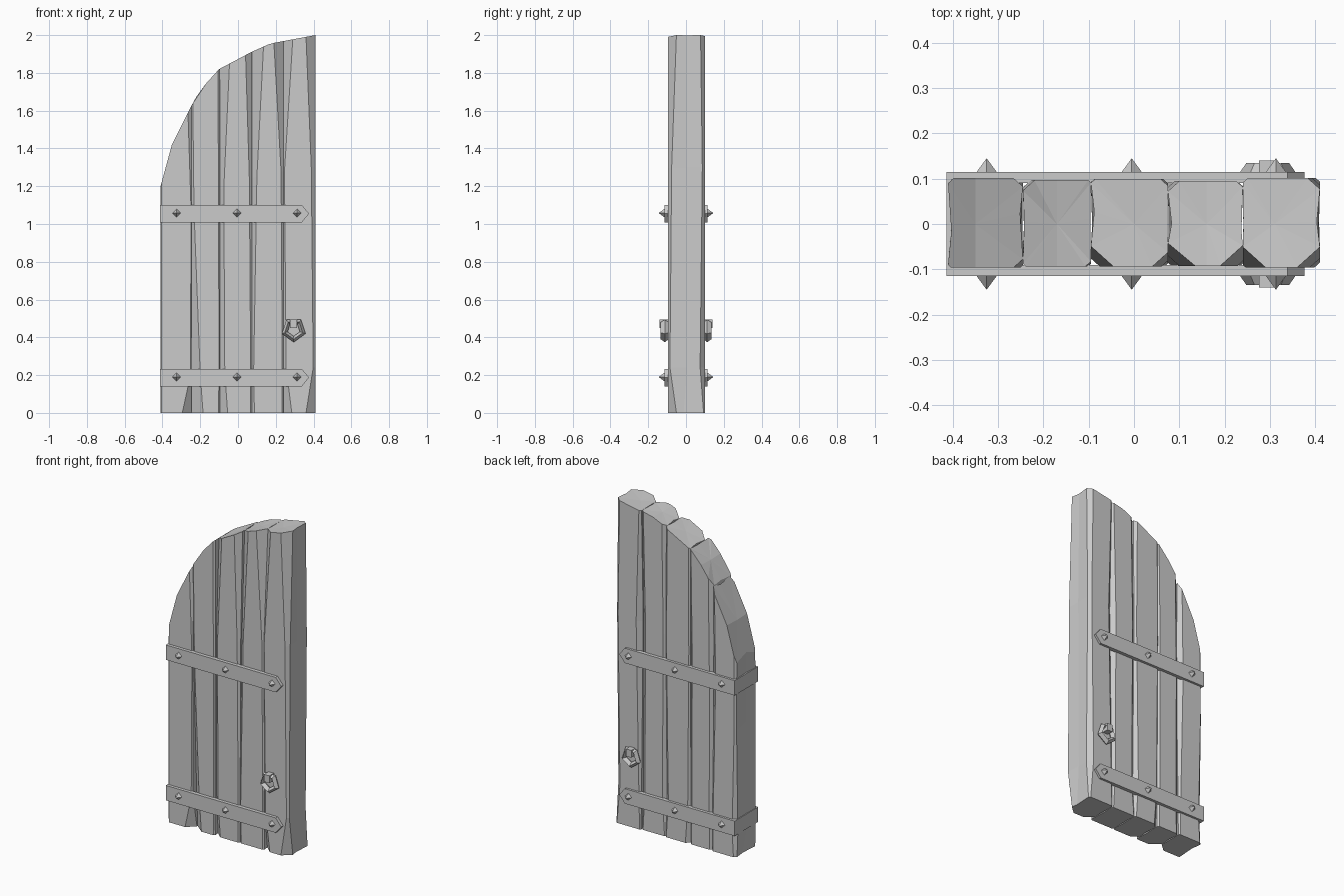
import bpy, bmesh, math, random
from mathutils import Vector

if "Cube" in bpy.data.objects:
    bpy.data.objects.remove(bpy.data.objects["Cube"])
random.seed(4)

ARC = [(-0.41, 1.2), (-0.35, 1.42), (-0.25, 1.62), (-0.2, 1.71), (-0.1, 1.82),
       (0.07, 1.91), (0.17, 1.955), (0.41, 2.0)]

def arc(x):
    x = max(-0.41, min(0.41, x))
    for (a, za), (b, zb) in zip(ARC, ARC[1:]):
        if x <= b:
            return za + (zb - za) * (x - a) / (b - a)
    return 2.0

def finish(bm, name):
    bmesh.ops.recalc_face_normals(bm, faces=bm.faces[:])
    me = bpy.data.meshes.new(name)
    bm.to_mesh(me)
    bm.free()
    ob = bpy.data.objects.new(name, me)
    bpy.context.collection.objects.link(ob)
    return ob

def plank(name, x0, x1, kink, left, right):
    """Rough board: chamfers vary from foot to arched top."""
    bm = bmesh.new()
    rings = []
    yf, yb = -0.097 + random.uniform(0, .006), 0.102 - random.uniform(0, .008)
    for i, t in enumerate((0, 0.12, 0.65, 1)):
        l, r = left[i], right[i]
        bl, br = random.uniform(.005, .03), random.uniform(.005, .03)
        d = lambda c: min(0.05, c * 0.9)
        mid_in = lambda: random.uniform(0.001, 0.008)
        pts = [(x0, yf + d(l)), (x0 + l, yf), (kink, yf), (x1 - r, yf), (x1, yf + d(r)),
               (x1 - mid_in(), random.uniform(-.02, .03)),
               (x1, yb - d(br)), (x1 - br, yb), (kink, yb), (x0 + bl, yb), (x0, yb - d(bl)),
               (x0 + mid_in(), random.uniform(-.02, .03))]
        rings.append([bm.verts.new((x, y, t * arc(x))) for x, y in pts])
    n = len(rings[0])
    for a, b in zip(rings, rings[1:]):
        for k in range(n):
            bm.faces.new((a[k], a[(k + 1) % n], b[(k + 1) % n], b[k]))
    bm.faces.new(rings[0][::-1])
    c = bm.verts.new((kink, 0.0, arc(kink) - 0.004))
    for k in range(n):
        bm.faces.new((rings[-1][k], rings[-1][(k + 1) % n], c))
    return finish(bm, name)

# Five boards
plank("plank_1", -0.41, -0.245, -0.35, (.006, .004, .004, .006), (.05, .008, .003, .02))
plank("plank_2", -0.245, -0.095, -0.17, (.06, .045, .012, .006), (.008, .006, .008, .012))
plank("plank_3", -0.095, 0.075, 0.0, (.04, .025, .02, .05), (.01, .008, .015, .035))
plank("plank_4", 0.075, 0.24, 0.16, (.012, .008, .025, .06), (.008, .006, .012, .05))
plank("plank_5", 0.24, 0.41, 0.31, (.045, .015, .006, .05), (.05, .012, .022, .05))

def prism(name, outline, y0, y1):
    """Extrude an xz outline along y."""
    bm = bmesh.new()
    a = [bm.verts.new((x, y0, z)) for x, z in outline]
    b = [bm.verts.new((x, y1, z)) for x, z in outline]
    n = len(a)
    bm.faces.new(a)
    bm.faces.new(b[::-1])
    for k in range(n):
        bm.faces.new((a[k], b[k], b[(k + 1) % n], a[(k + 1) % n]))
    return finish(bm, name)

def stud(name, x, z, s):
    """Four-sided pyramid nail head."""
    bm = bmesh.new()
    base = [bm.verts.new((x + .027 * math.cos(a * math.pi / 2), s * .108,
                          z + .027 * math.sin(a * math.pi / 2))) for a in range(4)]
    tip = bm.verts.new((x, s * .145, z))
    bm.faces.new(base)
    for k in range(4):
        bm.faces.new((base[k], base[(k + 1) % 4], tip))
    return finish(bm, name)

def ring(name, cx, cz, s):
    """Five-sided pull ring with a diamond section."""
    bm = bmesh.new()
    loops = []
    for k in range(5):
        a = -math.pi / 2 + k * math.tau / 5
        loops.append([bm.verts.new((cx + r * math.cos(a), s * y, cz + r * math.sin(a)))
                      for r, y in ((.066, .112), (.05, .134), (.034, .112), (.05, .092))])
    for k in range(5):
        a, b = loops[k], loops[(k + 1) % 5]
        for j in range(4):
            bm.faces.new((a[j], a[(j + 1) % 4], b[(j + 1) % 4], b[j]))
    return finish(bm, name)

# Ironwork, mirrored front and back
for s, side in ((-1, "front"), (1, "back")):
    for zc, level in ((0.187, "lower"), (1.055, "upper")):
        h = 0.046
        prism(f"strap_{level}_{side}", [(-.412, zc - h), (.338, zc - h), (.376, zc),
              (.338, zc + h), (-.412, zc + h)], s * .09, s * .115)
        for i, x in enumerate((-.325, -.005, .313)):
            stud(f"stud_{level}_{side}_{i + 1}", x, zc + .003, s)
    ring(f"pull_ring_{side}", .295, .44, s)
    # Clasp holding the ring
    prism(f"ring_clasp_{side}", [(.276, .45), (.312, .45), (.312, .495), (.276, .495)],
          s * .09, s * .14)

# Strap ends wrapping round the hinge edge
for zc, level in ((0.187, "lower"), (1.055, "upper")):
    prism(f"strap_wrap_{level}", [(-.413, zc - .046), (-.4, zc - .046),
          (-.4, zc + .046), (-.413, zc + .046)], -.115, .115)
